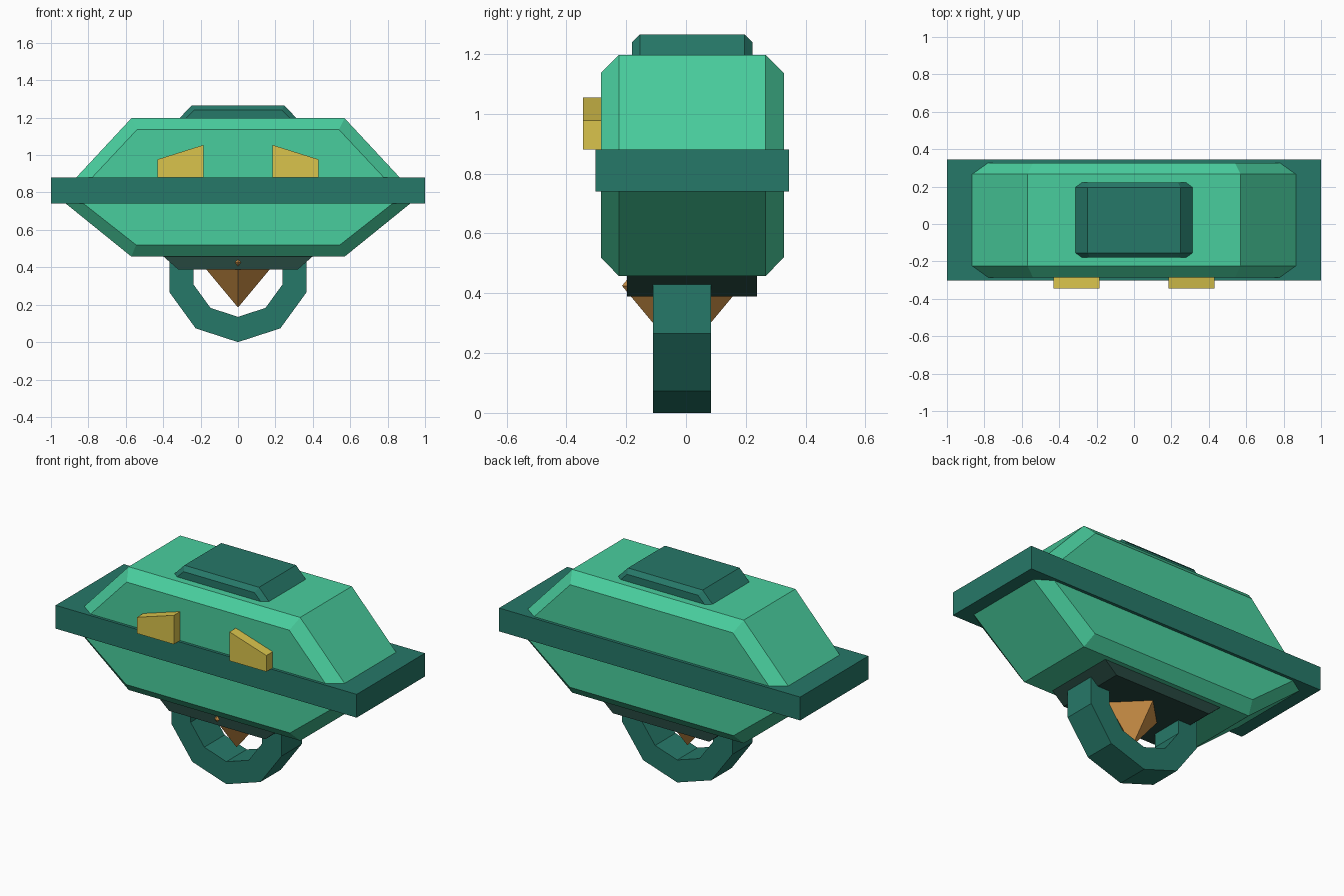
import bpy, bmesh, math

if "Cube" in bpy.data.objects:
    bpy.data.objects.remove(bpy.data.objects["Cube"])


def material(name, rgb):
    m = bpy.data.materials.new(name)
    lin = [((c / 255 + 0.055) / 1.055) ** 2.4 if c > 10 else c / 255 / 12.92 for c in rgb]
    m.diffuse_color = (*lin, 1)
    m.use_nodes = True
    m.node_tree.nodes["Principled BSDF"].inputs["Base Color"].default_value = m.diffuse_color
    return m


LIGHT = material("light green", (73, 206, 158))
TEAL = material("dark teal", (38, 120, 104))
DARK = material("blackish green", (38, 71, 63))
GOLD = material("gold", (218, 196, 76))
BRONZE = material("bronze", (205, 145, 71))


def loft(name, sections, mat):
    """Closed solid through (y, [(x, z), ...]) sections with equal point counts."""
    bm = bmesh.new()
    rings = [[bm.verts.new((x, y, z)) for x, z in pts] for y, pts in sections]
    n = len(rings[0])
    for a, b in zip(rings, rings[1:]):
        for i in range(n):
            j = (i + 1) % n
            bm.faces.new((a[i], a[j], b[j], b[i]))
    bm.faces.new(rings[0])
    bm.faces.new(rings[-1])
    bmesh.ops.recalc_face_normals(bm, faces=bm.faces)
    me = bpy.data.meshes.new(name)
    bm.to_mesh(me)
    bm.free()
    me.materials.append(mat)
    ob = bpy.data.objects.new(name, me)
    bpy.context.collection.objects.link(ob)
    return ob


def trapezoid(x_base, z_base, x_end, z_end):
    return [(-x_base, z_base), (x_base, z_base), (x_end, z_end), (-x_end, z_end)]


def chamfered(name, outer, inner, y0, y1, c, mat):
    """Trapezoid prism whose front and back rims are chamfered by c."""
    o, i = trapezoid(*outer), trapezoid(*inner)
    return loft(name, [(y0, i), (y0 + c, o), (y1 - c, o), (y1, i)], mat)


# Upper and lower hull, split by the belt
chamfered("upper_hull", (0.865, 0.88, 0.57, 1.197), (0.78, 0.88, 0.54, 1.136),
          -0.285, 0.327, 0.061, LIGHT)
chamfered("lower_hull", (0.92, 0.74, 0.57, 0.457), (0.825, 0.74, 0.545, 0.52),
          -0.285, 0.327, 0.061, LIGHT)

# Belt, roof cap and bottom plate
belt = trapezoid(1.0, 0.74, 1.0, 0.88)
loft("belt", [(-0.302, belt), (0.345, belt)], TEAL)
chamfered("roof_cap", (0.315, 1.195, 0.248, 1.265), (0.28, 1.195, 0.235, 1.24),
          -0.18, 0.222, 0.026, TEAL)
plate = trapezoid(0.40, 0.459, 0.32, 0.389)
loft("bottom_plate", [(-0.198, plate), (0.237, plate)], DARK)

# Slanted eyes
for s, side in ((-1, "left"), (1, "right")):
    eye = [(s * 0.185, 0.88), (s * 0.43, 0.88), (s * 0.43, 0.977), (s * 0.185, 1.054)]
    loft(side + "_eye", [(-0.345, eye), (-0.28, eye)], GOLD)


# Ten-sided ring hanging below, its upper part hidden in the hull
def arc(r):
    return [(r * math.sin(math.radians(36 * k)), 0.385 - r * math.cos(math.radians(36 * k)))
            for k in range(-3, 4)]


outline = arc(0.385) + arc(0.25)[::-1]
loft("hanging_ring", [(-0.11, outline), (0.083, outline)], TEAL)

# Eight-faced crystal under the plate
bm = bmesh.new()
top, bottom = bm.verts.new((0, -0.014, 0.665)), bm.verts.new((0, -0.014, 0.185))
mid = [bm.verts.new((0.2 * x, -0.014 + 0.2 * y, 0.425)) for x, y in ((1, 0), (0, 1), (-1, 0), (0, -1))]
for i in range(4):
    a, b = mid[i], mid[(i + 1) % 4]
    bm.faces.new((a, b, top))
    bm.faces.new((b, a, bottom))
mesh = bpy.data.meshes.new("crystal")
bm.to_mesh(mesh)
bm.free()
mesh.materials.append(BRONZE)
bpy.context.collection.objects.link(bpy.data.objects.new("crystal", mesh))
